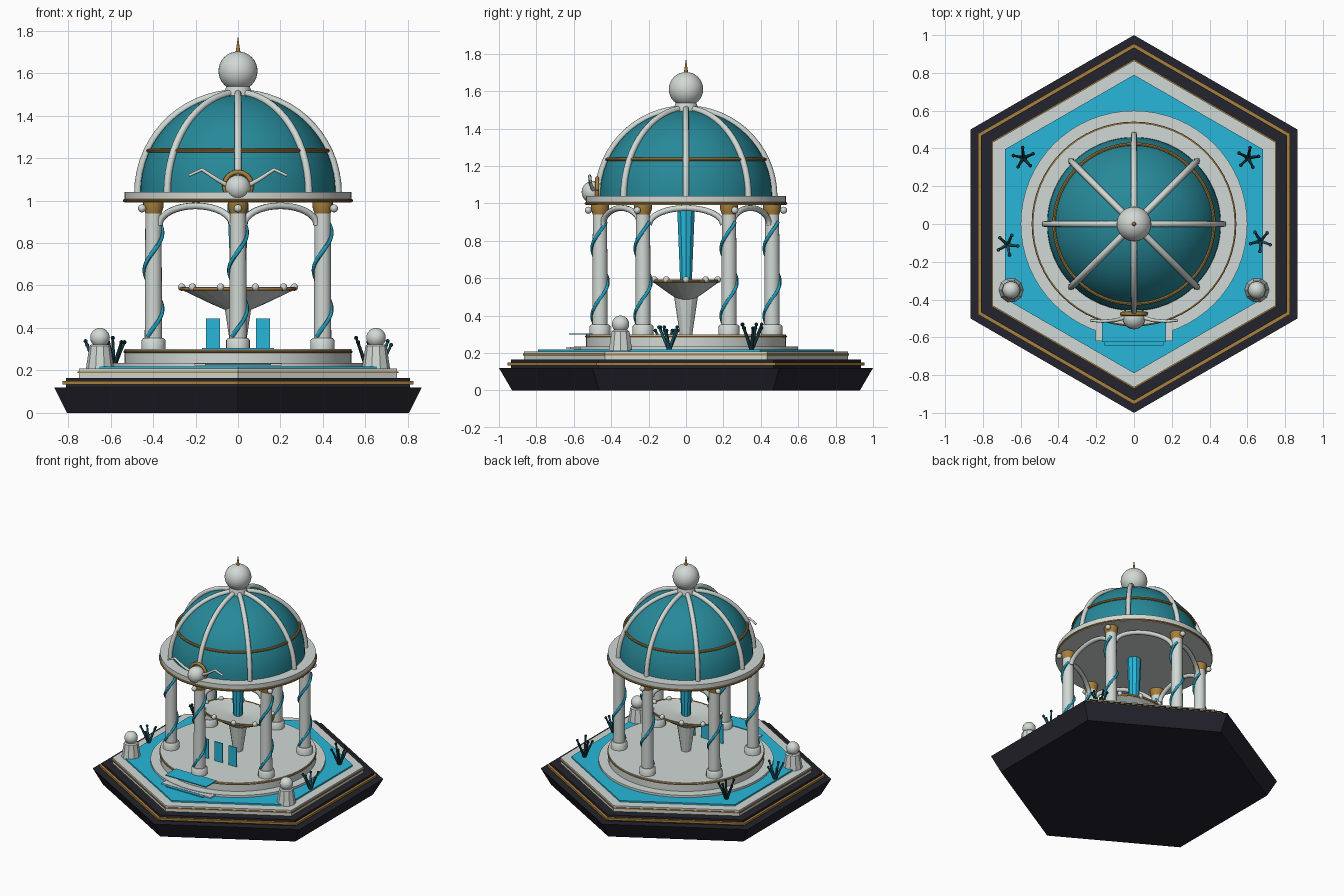
import bpy, bmesh, math
from mathutils import Vector

if "Cube" in bpy.data.objects:
    bpy.data.objects.remove(bpy.data.objects["Cube"])

def mat(name, r, g, b):
    m = bpy.data.materials.new(name)
    m.diffuse_color = (r, g, b, 1)
    m.use_nodes = True
    m.node_tree.nodes["Principled BSDF"].inputs["Base Color"].default_value = m.diffuse_color
    return m

WHITE = mat("pearl_white", .64, .69, .66)
DARK = mat("dark_stone", .017, .017, .026)
GOLD = mat("old_gold", .40, .215, .045)
WATER = mat("water_blue", .02, .47, .70)
DOME = mat("dome_teal", .02, .25, .32)
VINE = mat("vine_blue", .015, .34, .50)
CORAL = mat("coral_teal", .012, .10, .14)
CORAL_D = mat("dark_coral", .007, .035, .04)
TAU = math.tau

def make(name, bm, m, smooth=True, angle=40):
    bmesh.ops.recalc_face_normals(bm, faces=bm.faces[:])
    me = bpy.data.meshes.new(name)
    bm.to_mesh(me)
    bm.free()
    me.materials.append(m)
    o = bpy.data.objects.new(name, me)
    bpy.context.collection.objects.link(o)
    if smooth:
        bpy.ops.object.select_all(action='DESELECT')
        o.select_set(True)
        bpy.context.view_layer.objects.active = o
        bpy.ops.object.shade_smooth_by_angle(angle=math.radians(angle))
    return o

def lathe(name, prof, m, n=48, at=(0, 0, 0), start=0, smooth=True, sy=1, closed=False):
    """Revolve (radius, z) points about a vertical axis."""
    bm = bmesh.new()
    rings = []
    for r, z in prof:
        if r < 1e-5:
            rings.append([bm.verts.new((at[0], at[1], at[2] + z))] * n)
        else:
            rings.append([bm.verts.new((at[0] + r * math.cos(start + TAU * i / n),
                                        at[1] + sy * r * math.sin(start + TAU * i / n),
                                        at[2] + z)) for i in range(n)])
    pairs = list(zip(rings, rings[1:])) + ([(rings[-1], rings[0])] if closed else [])
    for a, b in pairs:
        for i in range(n):
            j = (i + 1) % n
            vs = list(dict.fromkeys([a[i], a[j], b[j], b[i]]))
            if len(vs) > 2:
                bm.faces.new(vs)
    if not closed:
        for ring, p in ((rings[0], prof[0]), (rings[-1], prof[-1])):
            if p[0] > 1e-5:
                bm.faces.new(ring)
    return make(name, bm, m, smooth)

def ring(name, R, r, z, m, n=64, sy=1):
    return lathe(name, [(R + r * math.cos(TAU * k / 8), z + r * math.sin(TAU * k / 8))
                        for k in range(8)], m, n, sy=sy, closed=True)

def hexa(name, prof, m):
    return lathe(name, prof, m, 6, start=math.pi / 2, smooth=False)

def ball(name, p, r, m, n=24):
    bm = bmesh.new()
    bmesh.ops.create_uvsphere(bm, u_segments=n, v_segments=n // 2, radius=r)
    bmesh.ops.translate(bm, verts=bm.verts, vec=p)
    return make(name, bm, m)

def tube(name, pts, r, m, n=8, tip=None):
    """Sweep a circle along a path, tapering to the tip radius."""
    pts = [Vector(p) for p in pts]
    bm = bmesh.new()
    rings = []
    side = None
    for i, p in enumerate(pts):
        d = (pts[min(i + 1, len(pts) - 1)] - pts[max(i - 1, 0)]).normalized()
        side = d.orthogonal() if side is None else side - d * side.dot(d)
        side.normalize()
        up = d.cross(side)
        rr = r if tip is None else r + (tip - r) * i / (len(pts) - 1)
        rings.append([bm.verts.new(p + rr * (side * math.cos(TAU * k / n) + up * math.sin(TAU * k / n)))
                      for k in range(n)])
    for a, b in zip(rings, rings[1:]):
        for k in range(n):
            bm.faces.new((a[k], a[(k + 1) % n], b[(k + 1) % n], b[k]))
    bm.faces.new(rings[0])
    bm.faces.new(rings[-1])
    return make(name, bm, m, angle=60)

def box(name, x0, x1, y0, y1, z0, z1, m):
    bm = bmesh.new()
    bmesh.ops.create_cube(bm, size=1)
    for v in bm.verts:
        v.co = ((x0 + x1) / 2 + v.co.x * (x1 - x0), (y0 + y1) / 2 + v.co.y * (y1 - y0),
                (z0 + z1) / 2 + v.co.z * (z1 - z0))
    return make(name, bm, m, False)

# Hexagonal plinth, trims and pool
hexa("plinth", [(.93, 0), (1, .12), (.935, .12), (.935, .165)], DARK)
hexa("plinth_trim", [(.955, .133), (.955, .149)], GOLD)
hexa("pool_wall", [(.865, .16), (.865, .208)], WHITE)
hexa("pool_wall_trim", [(.872, .187), (.872, .196)], GOLD)
hexa("pool_water", [(.79, .2), (.79, .219)], WATER)

# Round platform
lathe("lower_step", [(.6, .2), (.6, .235)], WHITE, 64)
lathe("platform", [(.535, .23), (.535, .30)], WHITE, 64)
ring("platform_trim", .534, .006, .288, GOLD)

# Entrance steps and upright water plates
box("entrance_step", -.205, .205, -.62, -.5, .222, .232, WHITE)
box("entrance_water", -.17, .17, -.625, -.5, .298, .305, WATER)
box("entrance_water_step", -.155, .155, -.642, -.56, .224, .23, WATER)
for k, x in enumerate((-.117, 0, .117)):
    box(f"water_plate_{k}", x - .033, x + .033, -.234, -.226, .30, .445, WATER)

# Columns with vines, capitals and pearls
R = .46
for k in range(6):
    a = math.radians(30 + 60 * k)
    c = (R * math.cos(a), R * math.sin(a), 0)
    lathe(f"column_base_{k}", [(.056, .295), (.056, .342), (.048, .352)], WHITE, 20, c)
    lathe(f"column_{k}", [(.041, .34), (.038, .95)], WHITE, 20, c)
    lathe(f"capital_{k}", [(.035, .93), (.048, .97), (.048, .995)], GOLD, 20, c)
    vine = []
    for i in range(49):
        z = .36 + .54 * i / 48
        t = -math.pi / 2 + TAU * (z - .40) / .36
        vine.append((c[0] + .042 * math.cos(t), c[1] + .042 * math.sin(t), z))
    tube(f"vine_{k}", vine, .010, VINE, 6)
    ball(f"capital_pearl_{k}", (.522 * math.cos(a), .522 * math.sin(a), .963), .019, WHITE, 16)
    # Arch to the next column
    b = a + math.pi / 3
    p, q = Vector(c), Vector((R * math.cos(b), R * math.sin(b), 0))
    arch = []
    for i in range(17):
        t = math.pi * i / 16
        v = p.lerp(q, .5 - .43 * math.cos(t))
        arch.append((v.x, v.y, .885 + .09 * math.sin(t)))
    tube(f"arch_{k}", arch, .016, WHITE)

# Entablature and dome
lathe("entablature", [(.535, .99), (.535, 1.04)], WHITE, 64)
ring("entablature_trim", .535, .007, 1.0, GOLD)
lathe("dome", [(.46 * math.cos(math.pi / 2 * i / 16), 1.04 + .46 * math.sin(math.pi / 2 * i / 16))
               for i in range(16)] + [(0, 1.5)], DOME, 64)
ring("dome_band", .423, .009, 1.235, GOLD)
for k in range(8):
    a = TAU * k / 8
    pts = []
    for i in range(15):
        t = math.radians(84) * i / 14
        r = .472 * math.cos(t)
        pts.append((r * math.cos(a), r * math.sin(a), 1.035 + .472 * math.sin(t)))
    tube(f"dome_rib_{k}", pts, .017, WHITE)

# Finial
lathe("finial_neck", [(.065, 1.48), (.065, 1.505), (.055, 1.54)], WHITE, 32)
ball("finial_pearl", (0, 0, 1.61), .092, WHITE, 32)
lathe("finial_spike", [(.013, 1.69), (.008, 1.72), (0, 1.775)], GOLD, 12)

# Front ornament: pearl in a gold ring with side fronds
ball("front_pearl", (0, -.498, 1.06), .06, WHITE, 24)
tube("front_pearl_ring", [(.064 * math.cos(TAU * i / 32), -.475, 1.07 + .064 * math.sin(TAU * i / 32))
                          for i in range(33)], .011, GOLD)
for s in (-1, 1):
    tube(f"front_frond_{'left' if s < 0 else 'right'}",
         [(s * .03, -.49, 1.06), (s * .10, -.51, 1.10), (s * .17, -.515, 1.146), (s * .23, -.51, 1.118)],
         .011, WHITE, 8, .007)

# Shell fountain, faceted and wider than deep
lathe("fountain_stem", [(.033, .295), (.065, .51)], WHITE, 12, smooth=False)
lathe("fountain_bowl", [(.06, .485), (.13, .515), (.262, .578), (.262, .588), (.24, .585), (0, .565)],
      WHITE, 20, sy=.67, smooth=False)
ring("fountain_rim", .268, .008, .584, GOLD, 48, .67)
for k in range(10):
    a = math.radians(18 + 36 * k + 18 - 18)
    ball(f"rim_pearl_{k}", (.265 * math.cos(a + math.radians(-18)), .178 * math.sin(a - math.radians(18)), .592),
         .018, WHITE, 12)
lathe("falling_water", [(.032, .56), (.05, .985)], WATER, 10, smooth=False)

# Pearl posts in the pool
for s in (-1, 1):
    n = "left" if s < 0 else "right"
    lathe(f"post_{n}", [(.066, .21), (.05, .315), (.042, .322)], WHITE, 10, (s * .65, -.35, 0), smooth=False)
    ball(f"post_pearl_{n}", (s * .65, -.35, .354), .046, WHITE)

# Corals: five leaning branches with round tips
for k, (x, y, h, m) in enumerate(((-.585, .35, .135, CORAL_D), (.605, .35, .135, CORAL_D),
                                  (-.67, -.11, .12, CORAL), (.67, -.09, .12, CORAL))):
    for j in range(5):
        a = TAU * j / 5 + .4 + k
        dx, dy = math.cos(a), math.sin(a)
        hh = h * (1 if j % 2 else .85)
        tube(f"coral_{k}_branch_{j}", [(x, y, .212), (x + .028 * dx, y + .028 * dy, .218 + hh * .5),
                                       (x + .055 * dx, y + .055 * dy, .218 + hh)], .010, m, 6, .006)
        ball(f"coral_{k}_tip_{j}", (x + .055 * dx, y + .055 * dy, .218 + hh), .010, m, 8)
